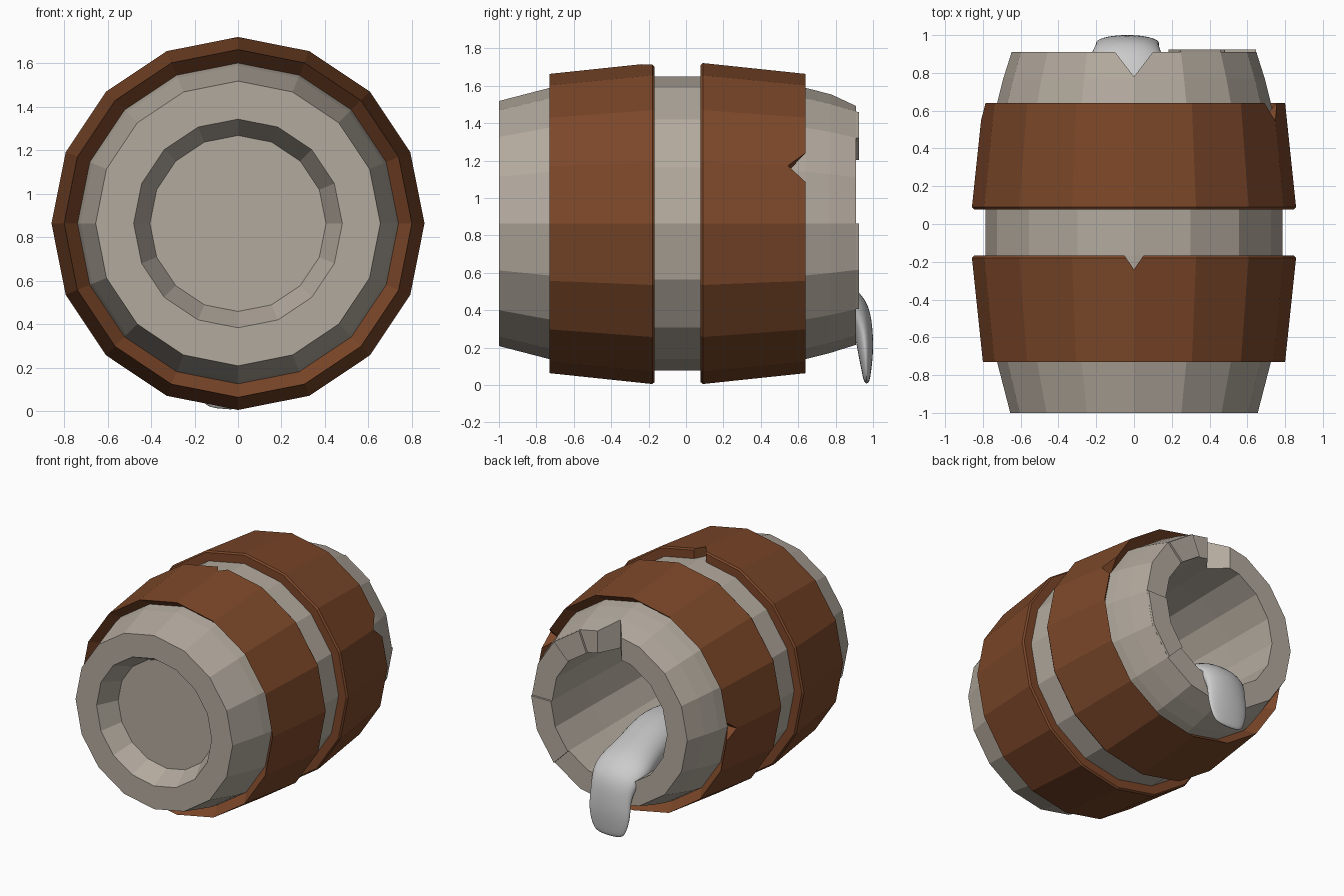
import bpy, bmesh
from math import sin, cos, pi, radians
from mathutils import Vector

if "Cube" in bpy.data.objects:
    bpy.data.objects.remove(bpy.data.objects["Cube"])

CZ, SIDES = 0.863, 16


def material(name, rgb):
    m = bpy.data.materials.new(name)
    m.diffuse_color = (*rgb, 1)
    m.use_nodes = True
    m.node_tree.nodes["Principled BSDF"].inputs["Base Color"].default_value = m.diffuse_color
    return m


def finish(name, bm, mat=None):
    bmesh.ops.recalc_face_normals(bm, faces=bm.faces)
    me = bpy.data.meshes.new(name)
    bm.to_mesh(me)
    bm.free()
    ob = bpy.data.objects.new(name, me)
    bpy.context.collection.objects.link(ob)
    if mat:
        me.materials.append(mat)
    return ob


def polar(r, a, y):
    # angle measured from the top towards +x, around the barrel axis
    return Vector((r * sin(a), y, CZ + r * cos(a)))


def loft(name, rings, mat=None, closed=False):
    bm = bmesh.new()
    loops = [[bm.verts.new(p) for p in ring] for ring in rings]
    n = len(loops[0])
    pairs = list(zip(loops, loops[1:])) + ([(loops[-1], loops[0])] if closed else [])
    for a, b in pairs:
        for i in range(n):
            j = (i + 1) % n
            bm.faces.new((a[i], a[j], b[j], b[i]))
    if not closed:
        bm.faces.new(loops[0])
        bm.faces.new(loops[-1])
    return finish(name, bm, mat)


def lathe(name, profile, mat, closed=False):
    return loft(name, [[polar(r, 2 * pi * i / SIDES, y) for i in range(SIDES)]
                       for y, r in profile], mat, closed)


def chip(target, angle, half, edge, tip, r0, r1):
    # cut a V notch into an edge of the target
    a = radians(angle)
    tangent = Vector((cos(a), 0, -sin(a)))
    k = 1.5
    base = tip + (edge - tip) * k
    rings = [[polar(r, a, base) - tangent * half * k,
              polar(r, a, base) + tangent * half * k,
              polar(r, a, tip)] for r in (r0, r1)]
    cutter = loft("chip_cutter", rings)
    cutter.hide_render = True
    mod = target.modifiers.new("chip", 'BOOLEAN')
    mod.operation = 'DIFFERENCE'
    mod.solver = 'EXACT'
    mod.object = cutter
    bpy.context.view_layer.objects.active = target
    bpy.ops.object.modifier_apply(modifier=mod.name)
    bpy.data.objects.remove(cutter)


wood = material("weathered_wood", (0.45, 0.40, 0.34))
rust = material("rusty_metal", (0.20, 0.063, 0.022))

# Barrel body: recessed front lid, bulging staves, open hollow back
barrel = lathe("barrel_body", [
    (-0.85, 0.405), (-1.0, 0.48), (-1.0, 0.655), (-0.73, 0.725), (-0.45, 0.77),
    (-0.17, 0.785), (0.08, 0.785), (0.36, 0.77), (0.64, 0.725), (0.77, 0.692),
    (0.91, 0.648), (0.91, 0.48), (0.5, 0.47), (-0.75, 0.42)], wood)
chip(barrel, 0, 0.10, 0.91, 0.78, 0.3, 0.9)

# Two iron hoops, mirrored about the middle of the barrel
MID = -0.045
hoops = []
for name, s in (("front_hoop", -1), ("back_hoop", 1)):
    prof = [(0.685, 0.80), (0.135, 0.858), (0.123, 0.848), (0.123, 0.765),
            (0.55, 0.725), (0.60, 0.735)]
    hoops.append(lathe(name, [(MID + s * d, r) for d, r in prof], rust, True))
chip(hoops[0], 0, 0.05, -0.168, -0.24, 0.6, 1.0)
chip(hoops[1], 67.5, 0.085, 0.64, 0.545, 0.6, 1.0)
chip(hoops[1], 270, 0.07, 0.64, 0.55, 0.6, 1.0)

# Raised stave ends on the back rim
for start, count in ((1, 1), (4, 2)):
    rings = []
    for i in range(start, start + count + 1):
        a = 2 * pi * i / SIDES
        rings.append([polar(0.48, a, 0.90), polar(0.649, a, 0.90),
                      polar(0.645, a, 0.925), polar(0.48, a, 0.925)])
    loft("stave_end", rings, wood)

# Spilled goo: flows along the barrel floor, over the rim and hangs down
# x, y, z, half width, half thickness, downward tilt in degrees
path = [(0.06, -0.15, 0.48, 0.10, 0.07, 0),
        (0.06, 0.00, 0.50, 0.18, 0.12, 0),
        (0.04, 0.30, 0.52, 0.20, 0.15, 0),
        (-0.02, 0.60, 0.49, 0.19, 0.13, 5),
        (-0.04, 0.80, 0.46, 0.23, 0.12, 15),
        (-0.04, 0.91, 0.41, 0.19, 0.09, 50),
        (-0.035, 0.95, 0.29, 0.17, 0.052, 82),
        (-0.035, 0.96, 0.18, 0.18, 0.044, 90),
        (-0.035, 0.965, 0.07, 0.15, 0.026, 90),
        (-0.035, 0.966, 0.005, 0.11, 0.014, 90)]
rings = []
for x, y, z, w, t, tilt in path:
    k = radians(tilt)
    up = Vector((0, sin(k), cos(k)))
    rings.append([Vector((x, y, z)) + Vector((1, 0, 0)) * w * cos(2 * pi * i / 12)
                  + up * t * sin(2 * pi * i / 12) for i in range(12)])
goo = loft("spilled_goo", rings)
for p in goo.data.polygons:
    p.use_smooth = True
goo.modifiers.new("smooth", 'SUBSURF').levels = 2
goo.modifiers["smooth"].render_levels = 2
